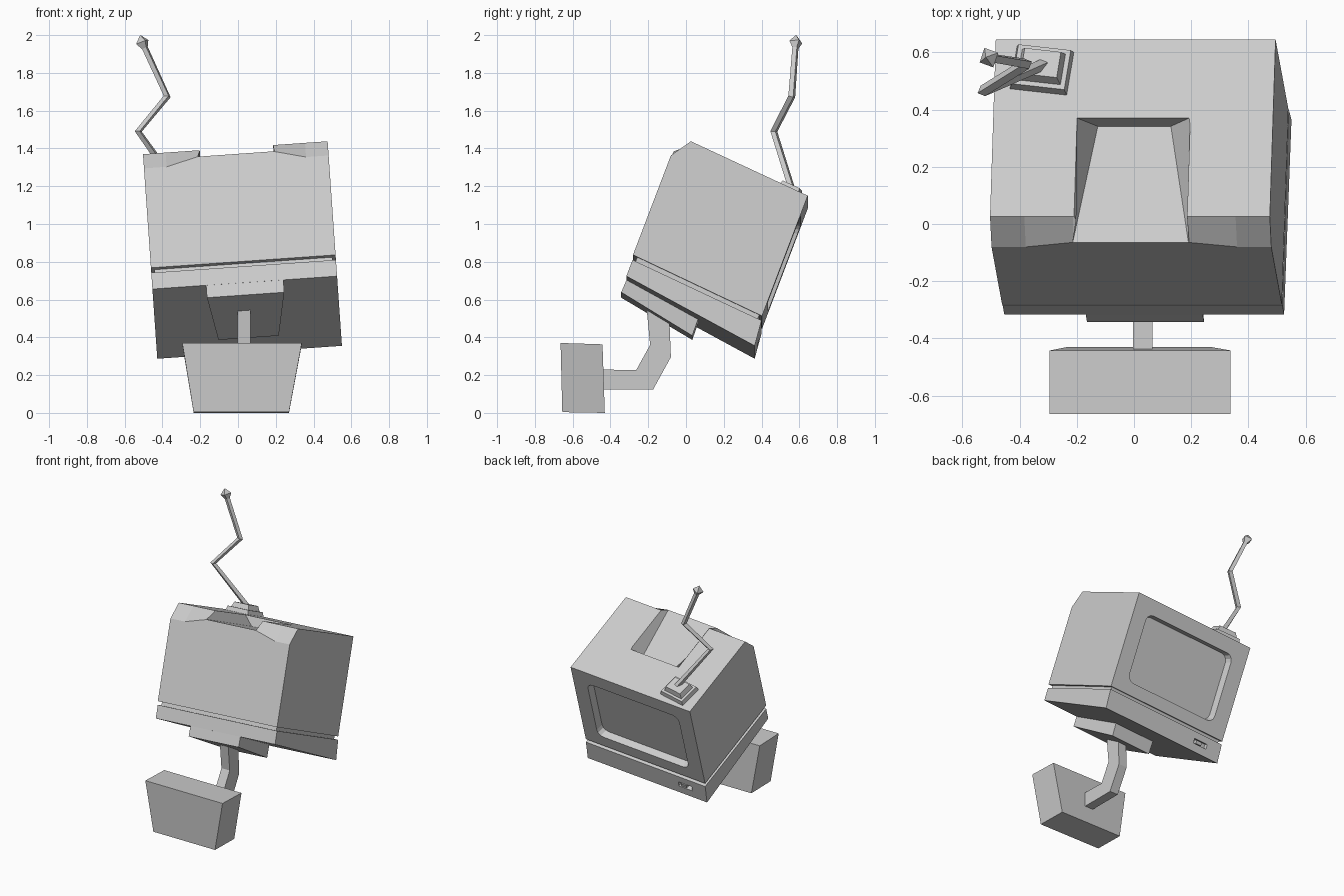
import bpy, bmesh, math
from mathutils import Matrix, Vector

if "Cube" in bpy.data.objects:
    bpy.data.objects.remove(bpy.data.objects["Cube"])

grey = bpy.data.materials.new("plain_grey")
grey.use_nodes = True
COLOR = (0.6, 0.6, 0.6, 1)
grey.diffuse_color = COLOR
grey.node_tree.nodes["Principled BSDF"].inputs["Base Color"].default_value = COLOR

# Frame of the tilted monitor: rolled sideways, pitched backwards
TILT = (Matrix.Translation((0, 0, 1.2)) @ Matrix.Rotation(math.radians(-4), 4, 'Y')
        @ Matrix.Rotation(math.radians(-25), 4, 'X'))


def loft(name, rings, matrix=Matrix()):
    """Closed solid through a list of rings with equal point counts."""
    bm = bmesh.new()
    loops = [[bm.verts.new(matrix @ Vector(p)) for p in ring] for ring in rings]
    n = len(loops[0])
    for a, b in zip(loops, loops[1:]):
        for i in range(n):
            j = (i + 1) % n
            bm.faces.new((a[i], a[j], b[j], b[i]))
    bm.faces.new(loops[0])
    bm.faces.new(loops[-1])
    bmesh.ops.recalc_face_normals(bm, faces=bm.faces)
    mesh = bpy.data.meshes.new(name)
    bm.to_mesh(mesh)
    bm.free()
    mesh.materials.append(grey)
    obj = bpy.data.objects.new(name, mesh)
    bpy.context.collection.objects.link(obj)
    return obj


def extrude(name, profile, x0, x1, matrix=Matrix()):
    """Side profile of (y, z) points carried across x."""
    return loft(name, [[(x, y, z) for y, z in profile] for x in (x0, x1)], matrix)


def rect(hx, y0, y1, z):
    return [(-hx, y0, z), (hx, y0, z), (hx, y1, z), (-hx, y1, z)]


def cut(obj, cutter):
    cutter.hide_render = True
    mod = obj.modifiers.new("cut", 'BOOLEAN')
    mod.operation = 'DIFFERENCE'
    mod.solver = 'EXACT'
    mod.object = cutter
    deps = bpy.context.evaluated_depsgraph_get()
    result = bpy.data.meshes.new_from_object(obj.evaluated_get(deps))
    obj.modifiers.clear()
    obj.data = result
    bpy.data.objects.remove(cutter)


def rear(z):
    """Depth of the sloping screen face at a given height."""
    return 0.62 + (0.196 - z) * 0.074


# Monitor casing, its front chamfer rising towards the middle
HALF = 0.49
sections = []
for x, low in ((-HALF, .083), (-.37, .083), (-.2, .128), (.2, .128), (.37, .083), (HALF, .083)):
    front = -.121 - .073 * low
    sections.append([(x, y, z) for y, z in ((rear(-.485), -.485), (-.086, -.48), (front, low),
                                           (-.063, .196), (rear(.196), .196))])
casing = loft("monitor_casing", sections, TILT)

# Handle notch in the top
notch = loft("notch_cutter", [
    [(-.205, -.145, .128), (.205, -.145, .128), (.128, .317, .128), (-.128, .317, .128)],
    rect(.2, -.145, .317, .2)], TILT)
cut(casing, notch)

# Recessed screen with rounded corners


def screen_ring(scale, offset):
    hx, hz, r, mid = .375, .245, .05, -.153
    ring = []
    for k, (sx, sz) in enumerate(((1, 1), (-1, 1), (-1, -1), (1, -1))):
        for step in range(4):
            a = math.radians(90 * k + 30 * step)
            x = (sx * (hx - r) + r * math.cos(a)) * scale
            z = mid + (sz * (hz - r) + r * math.sin(a)) * scale
            ring.append((x, rear(z) + offset, z))
    return ring


cut(casing, loft("screen_cutter", [screen_ring(.97, -.05), screen_ring(1, 0), screen_ring(1, .05)], TILT))

# Lower band, separated from the casing by a groove
extrude("groove_core", [(.655, -.45), (.655, -.54), (-.06, -.54), (-.06, -.45)], -.472, .472, TILT)
band = extrude("lower_band", [(.678, -.508), (.702, -.645), (-.07, -.597), (-.077, -.505)], -HALF, HALF, TILT)
cut(band, loft("slot_cutter", [[(x, y, z) for x, z in ((-.375, -.555), (-.265, -.555),
                                                       (-.265, -.59), (-.375, -.59))]
                               for y in (.66, .75)], TILT))
extrude("slot_button", [(.65, -.56), (.688, -.56), (.69, -.585), (.65, -.585)], -.33, -.285, TILT)

# Mounting plate below the front edge, tapering backwards
loft("mount_plate", [
    [(-.205, -.07, -.58), (.205, -.07, -.58), (.163, .36, -.61), (-.163, .36, -.61)],
    [(-.205, -.067, -.668), (.205, -.067, -.668), (.16, .37, -.715), (-.16, .37, -.715)]], TILT)

# Bent square arm
extrude("support_arm", [(-.21, .57), (-.19, .36), (-.264, .226), (-.46, .23), (-.46, .124),
                        (-.174, .124), (-.08, .295), (-.09, .55)], -.003, .065)

# Wall block, wider at the top
loft("wall_block", [
    [(-.235, -.655, .004), (.27, -.655, .004), (.27, -.43, 0), (-.235, -.43, 0)],
    [(-.295, -.664, .37), (.338, -.664, .37), (.338, -.442, .363), (-.295, -.442, .363)]])

# Two-step aerial base
BASE = TILT @ Matrix.Translation((-.325, .5, .196)) @ Matrix.Rotation(math.radians(-7), 4, 'Z')
for name, hx, hy, top, z0, z1 in (("aerial_base_lower", .103, .085, .9, -.01, .03),
                                  ("aerial_base_upper", .08, .062, .8, .02, .065)):
    loft(name, [rect(hx, -hy, hy, z0), rect(hx * top, -hy * top, hy * top, z1)], BASE)

# Zigzag aerial with a pointed knob on its end
bend, tip = Vector((-.375, .56, 1.675)), Vector((-.517, .583, 1.985))
path = [(Vector((-.30, .565, 1.17)), 1), (Vector((-.528, .465, 1.49)), 1), (bend, 1),
        (bend.lerp(tip, .83), .9), (bend.lerp(tip, .93), 1.9), (tip + Vector((0, 0, .014)), .1)]
curve = bpy.data.curves.new("aerial", 'CURVE')
curve.dimensions = '3D'
curve.bevel_depth = .02
curve.bevel_resolution = 0
curve.use_fill_caps = True
spline = curve.splines.new('POLY')
spline.use_smooth = False
spline.points.add(len(path) - 1)
for point, (co, radius) in zip(spline.points, path):
    point.co = (*co, 1)
    point.radius = radius
curve.materials.append(grey)
bpy.context.collection.objects.link(bpy.data.objects.new("aerial", curve))
